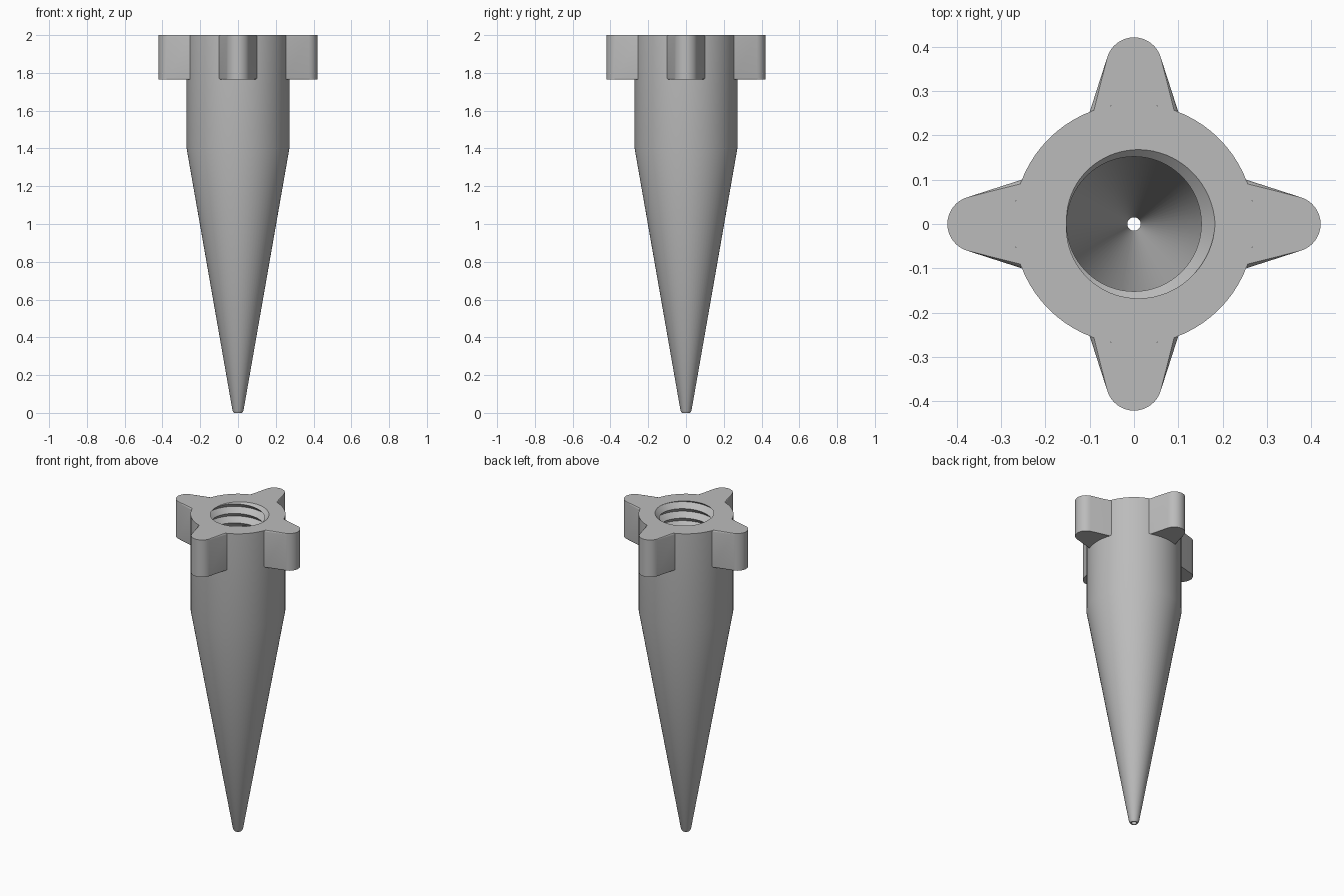
import bpy
import bmesh
from math import sin, cos, pi, floor, atan2

cube = bpy.data.objects.get("Cube")
if cube:
    bpy.data.objects.remove(cube, do_unlink=True)

# Single grey plastic
grey = bpy.data.materials.new("grey plastic")
grey.use_nodes = True
grey.diffuse_color = (0.5, 0.5, 0.5, 1)
grey.node_tree.nodes["Principled BSDF"].inputs["Base Color"].default_value = (0.5, 0.5, 0.5, 1)

SEGMENTS = 72
TOP, SHOULDER = 2.0, 1.4
BODY_R, BORE_R = 0.272, 0.152
PITCH, THREAD_DEPTH = 0.06, 0.031


def finish(bm, name, angle):
    bmesh.ops.recalc_face_normals(bm, faces=bm.faces)
    mesh = bpy.data.meshes.new(name)
    bm.to_mesh(mesh)
    bm.free()
    obj = bpy.data.objects.new(name, mesh)
    bpy.context.collection.objects.link(obj)
    mesh.materials.append(grey)
    bpy.ops.object.select_all(action="DESELECT")
    obj.select_set(True)
    bpy.context.view_layer.objects.active = obj
    bpy.ops.object.shade_smooth_by_angle(angle=angle)
    return obj


def plain_ring(radius, z):
    return lambda t: (radius, z)


def thread_ring(k):
    # Rings follow the helix, clipped to the threaded length
    def ring(t):
        z = min(TOP, max(SHOULDER, TOP + PITCH * t - k * PITCH / 2))
        phase = (z - TOP) / PITCH - t
        frac = phase - floor(phase + 1e-6)
        return BORE_R + THREAD_DEPTH * abs(1 - 2 * frac), z
    return ring


# Tapered nozzle with threaded bore and conical channel
rings = [plain_ring(0.022, 0), plain_ring(0.029, 0.012),
         plain_ring(BODY_R, SHOULDER), plain_ring(BODY_R, TOP)]
turns = round((TOP - SHOULDER) / PITCH) + 1
rings += [thread_ring(k) for k in range(2 * turns + 1)]
rings += [plain_ring(BORE_R, SHOULDER), plain_ring(0.015, 0)]

bm = bmesh.new()
grid = []
for ring in rings:
    row = []
    for i in range(SEGMENTS + 1):
        t = i / SEGMENTS
        r, z = ring(t)
        row.append(bm.verts.new((r * cos(2 * pi * t), r * sin(2 * pi * t), z)))
    grid.append(row)
for a, b in zip(grid, grid[1:] + grid[:1]):
    for i in range(SEGMENTS):
        bm.faces.new((a[i], a[i + 1], b[i + 1], b[i]))
bmesh.ops.remove_doubles(bm, verts=bm.verts, dist=0.00005)
finish(bm, "nozzle_body", pi / 6)


# Four rounded grip wings around the collar
def wing_outline():
    half = atan2(0.1, 0.253)
    root = [(BODY_R * cos(a), BODY_R * sin(a))
            for a in [half - 2 * half * i / 8 for i in range(9)]]
    lean = 0.28
    tip = [(0.358 + 0.063 * cos(a), 0.063 * sin(a))
           for a in [(pi / 2 - lean) * (i / 8 - 1) for i in range(17)]]
    return root + tip


def make_wing(name, turn):
    bm = bmesh.new()
    points = [(x * cos(turn) - y * sin(turn), x * sin(turn) + y * cos(turn))
              for x, y in wing_outline()]
    low = [bm.verts.new((x, y, 1.765)) for x, y in points]
    high = [bm.verts.new((x, y, TOP)) for x, y in points]
    bm.faces.new(low)
    bm.faces.new(high)
    n = len(points)
    for i in range(n):
        j = (i + 1) % n
        bm.faces.new((low[i], low[j], high[j], high[i]))
    # Soften the outer rims, leaving the root against the body
    rims = [e for e in bm.edges
            if abs(e.verts[0].co.z - e.verts[1].co.z) < 0.001
            and sum(v.co.xy.length for v in e.verts) / 2 > BODY_R + 0.005]
    bmesh.ops.bevel(bm, geom=rims, offset=0.01, segments=3, profile=0.5,
                    affect="EDGES", clamp_overlap=True)
    finish(bm, name, pi / 5)


for side, turn in zip(("left", "back", "right", "front"), range(4)):
    make_wing(side + "_wing", turn * pi / 2)
